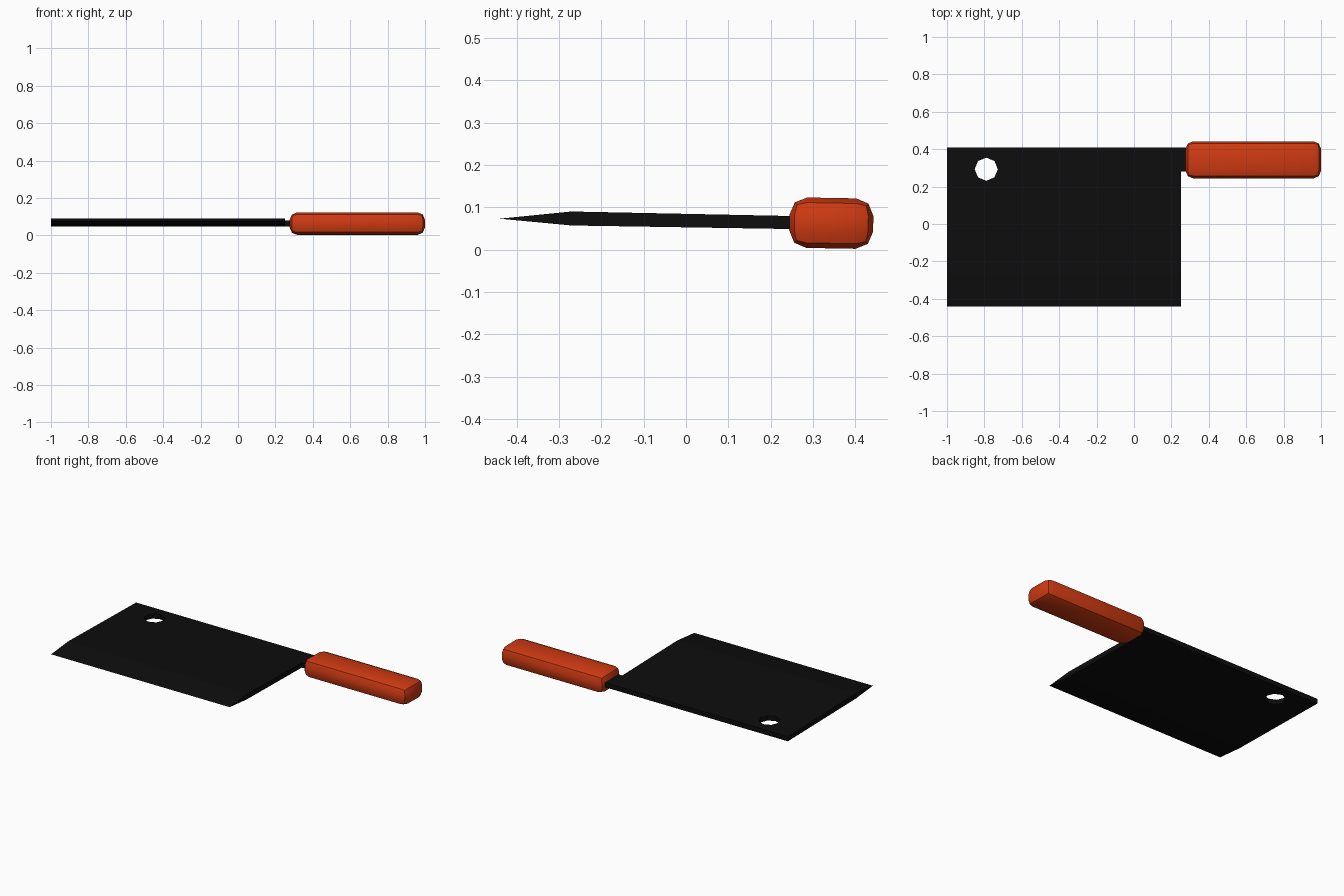
import bpy, bmesh, math
from mathutils import Matrix

cube = bpy.data.objects.get("Cube")
if cube:
    bpy.data.objects.remove(cube, do_unlink=True)


def material(name, color, rough):
    m = bpy.data.materials.new(name)
    m.use_nodes = True
    m.diffuse_color = (*color, 1)
    bsdf = m.node_tree.nodes["Principled BSDF"]
    bsdf.inputs["Base Color"].default_value = (*color, 1)
    bsdf.inputs["Roughness"].default_value = rough
    return m


def add_object(name, bm, mat):
    bmesh.ops.recalc_face_normals(bm, faces=bm.faces)
    mesh = bpy.data.meshes.new(name)
    bm.to_mesh(mesh)
    bm.free()
    obj = bpy.data.objects.new(name, mesh)
    bpy.context.collection.objects.link(obj)
    if mat:
        mesh.materials.append(mat)
    return obj


def apply_modifiers(obj):
    bpy.ops.object.select_all(action="DESELECT")
    bpy.context.view_layer.objects.active = obj
    obj.select_set(True)
    for mod in list(obj.modifiers):
        bpy.ops.object.modifier_apply(modifier=mod.name)


def extrude_x(name, profile, x0, x1, mat):
    """Sweep a (y, z) profile from x0 to x1."""
    bm = bmesh.new()
    face = bm.faces.new([bm.verts.new((x0, y, z)) for y, z in profile])
    ext = bmesh.ops.extrude_face_region(bm, geom=[face])["geom"]
    verts = [v for v in ext if isinstance(v, bmesh.types.BMVert)]
    bmesh.ops.translate(bm, vec=(x1 - x0, 0, 0), verts=verts)
    return add_object(name, bm, mat)


black = material("blackened steel", (0.004, 0.004, 0.004), 0.5)
orange = material("orange handle", (0.62, 0.042, 0.006), 0.5)

# Blade: wedge-shaped cutting edge, slightly tilted slab behind it
blade = extrude_x("blade", [(-0.44, 0.073), (-0.27, 0.057), (0.41, 0.046),
                            (0.41, 0.076), (-0.27, 0.09)], -1, 0.25, black)

# Hanging hole, cut with an eight-sided prism
bm = bmesh.new()
bmesh.ops.create_cone(bm, cap_ends=True, segments=8, radius1=0.062,
                      radius2=0.062, depth=0.4,
                      matrix=Matrix.Translation((-0.79, 0.293, 0.06)))
cutter = add_object("hole_cutter", bm, None)
cutter.hide_render = True
cut = blade.modifiers.new("hole", "BOOLEAN")
cut.operation = "DIFFERENCE"
cut.solver = "EXACT"
cut.object = cutter
apply_modifiers(blade)
bpy.data.objects.remove(cutter, do_unlink=True)

# Tang joining the blade to the handle
extrude_x("tang", [(0.28, 0.048), (0.41, 0.046), (0.41, 0.076),
                   (0.28, 0.079)], 0.25, 0.34, black)

# Handle: rounded bar with the same slight tilt
bm = bmesh.new()
bmesh.ops.create_cube(bm, size=1, matrix=Matrix.Diagonal((0.724, 0.198, 0.119, 1)))
handle = add_object("handle", bm, orange)
handle.location = (0.638, 0.343, 0.0625)
handle.rotation_euler.x = -0.018
bevel = handle.modifiers.new("rounding", "BEVEL")
bevel.width = 0.041
bevel.segments = 2
bevel.limit_method = "NONE"
apply_modifiers(handle)
bpy.ops.object.shade_smooth_by_angle(angle=math.radians(30))
